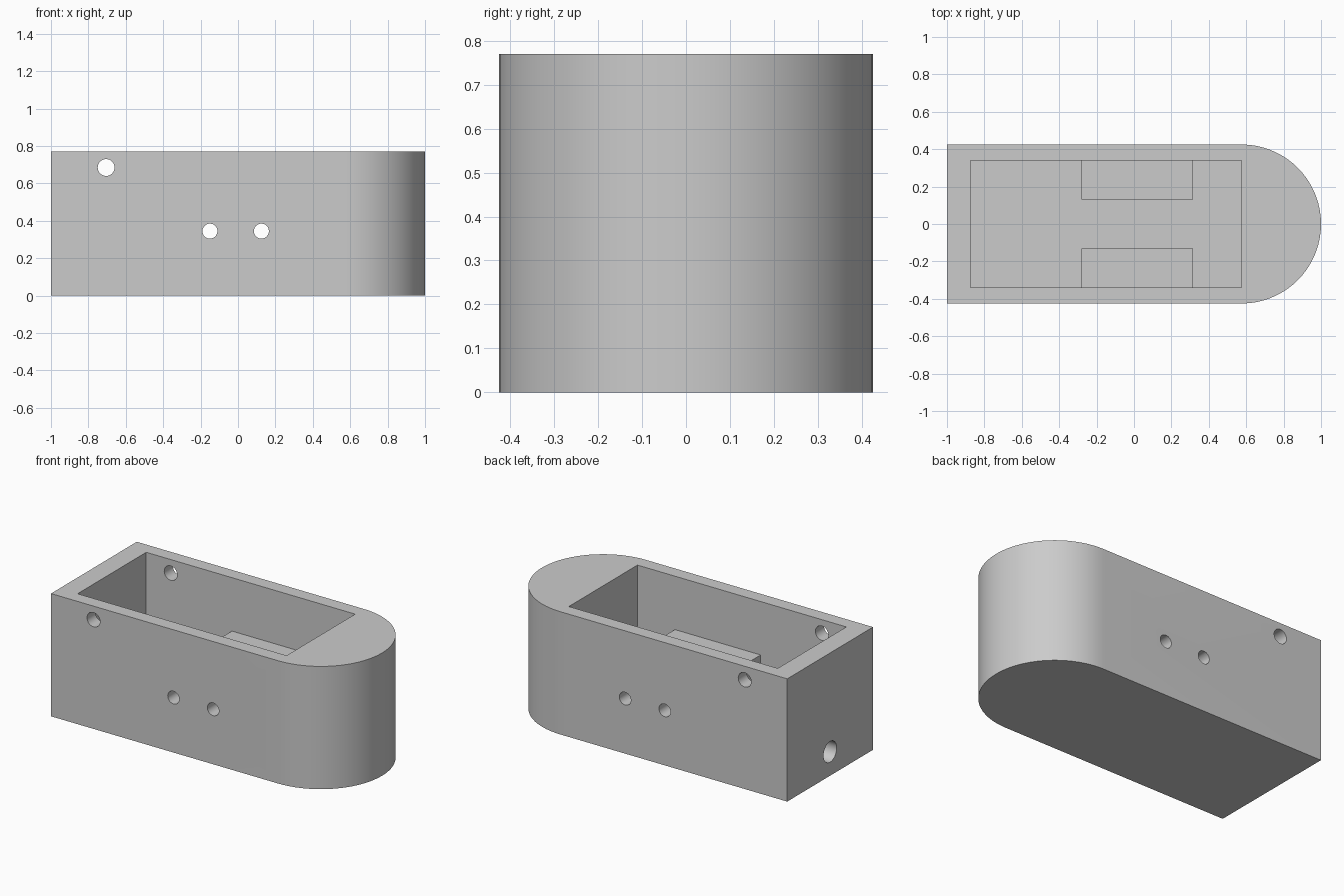
import bpy
import bmesh
import math
from mathutils import Matrix, Vector

cube = bpy.data.objects.get("Cube")
if cube:
    bpy.data.objects.remove(cube, do_unlink=True)

HEIGHT, HALF_W, ARC_X = 0.77, 0.425, 0.575
FLOOR, CAVITY_Y = 0.085, 0.34

grey = bpy.data.materials.new("plain grey")
grey.use_nodes = True
colour = (0.6, 0.6, 0.6, 1)
grey.diffuse_color = colour
grey.node_tree.nodes["Principled BSDF"].inputs["Base Color"].default_value = colour


def make_object(name, bm):
    bmesh.ops.recalc_face_normals(bm, faces=bm.faces)
    mesh = bpy.data.meshes.new(name)
    bm.to_mesh(mesh)
    bm.free()
    mesh.materials.append(grey)
    obj = bpy.data.objects.new(name, mesh)
    bpy.context.collection.objects.link(obj)
    return obj


def box(name, low, high):
    low, high = Vector(low), Vector(high)
    bm = bmesh.new()
    bmesh.ops.create_cube(bm, size=1, matrix=Matrix.Translation((low + high) / 2)
                          @ Matrix.Diagonal((*(high - low), 1)))
    return make_object(name, bm)


def drill(name, centre, radius, length, axis):
    bm = bmesh.new()
    turn = Matrix.Rotation(math.pi / 2, 4, axis)
    bmesh.ops.create_cone(bm, cap_ends=True, segments=40, radius1=radius, radius2=radius,
                          depth=length, matrix=Matrix.Translation(centre) @ turn)
    return make_object(name, bm)


def combine(target, tool, operation):
    mod = target.modifiers.new(tool.name, "BOOLEAN")
    mod.operation, mod.solver, mod.object = operation, "EXACT", tool
    bpy.context.view_layer.objects.active = target
    bpy.ops.object.modifier_apply(modifier=mod.name)
    bpy.data.objects.remove(tool, do_unlink=True)


# Solid body: square at one end, half round at the other
bm = bmesh.new()
outline = [(-1, HALF_W), (-1, -HALF_W)]
STEPS = 36
for i in range(STEPS + 1):
    a = math.pi * (i / STEPS - 0.5)
    outline.append((ARC_X + HALF_W * math.cos(a), HALF_W * math.sin(a)))
base = bm.faces.new([bm.verts.new((x, y, 0)) for x, y in outline])
top = bmesh.ops.extrude_face_region(bm, geom=[base])["geom"]
bmesh.ops.translate(bm, vec=(0, 0, HEIGHT),
                    verts=[v for v in top if isinstance(v, bmesh.types.BMVert)])
body = make_object("housing", bm)

# Open cavity
combine(body, box("cavity", (-0.875, -CAVITY_Y, FLOOR), (ARC_X, CAVITY_Y, 1)), "DIFFERENCE")

# Mounting blocks on the long inner walls
for side in (-1, 1):
    y1, y2 = sorted((side * 0.13, side * (CAVITY_Y + 0.03)))
    combine(body, box("mounting_block", (-0.28, y1, FLOOR - 0.03), (0.315, y2, 0.435)), "UNION")

# Cross holes through both long walls, and the cable hole in the square end
for x, z, r in ((-0.705, 0.685, 0.045), (-0.15, 0.345, 0.04), (0.125, 0.345, 0.04)):
    combine(body, drill("cross_hole", (x, 0, z), r, 1.2, "X"), "DIFFERENCE")
combine(body, drill("cable_hole", (-0.95, 0, 0.15), 0.065, 0.3, "Y"), "DIFFERENCE")

# Smooth curved faces, sharp edges
bpy.ops.object.select_all(action="DESELECT")
body.select_set(True)
bpy.context.view_layer.objects.active = body
bpy.ops.object.shade_smooth_by_angle(angle=math.radians(30))
